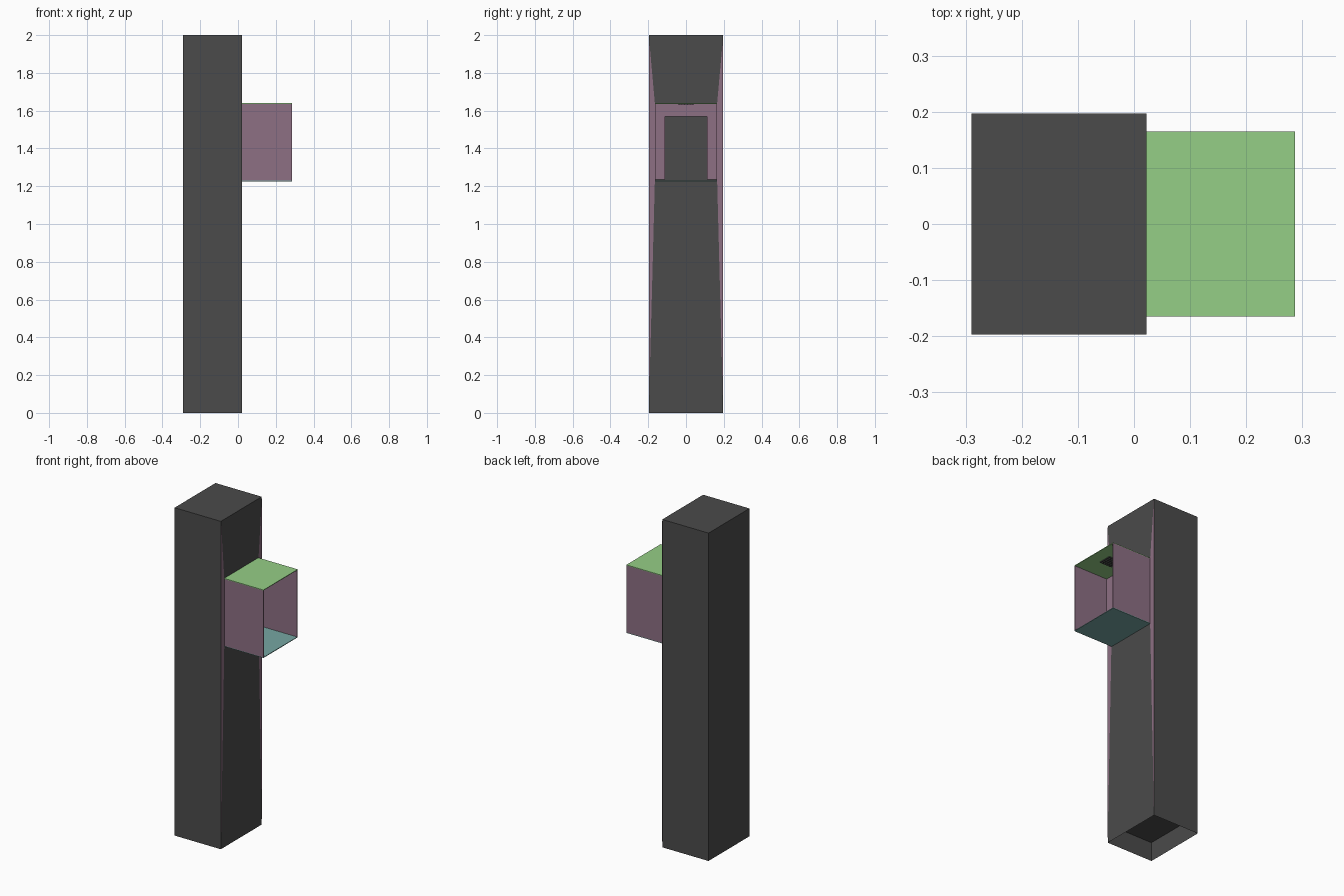
import bpy, bmesh

if "Cube" in bpy.data.objects:
    bpy.data.objects.remove(bpy.data.objects["Cube"])


def material(name, color):
    mat = bpy.data.materials.new(name)
    mat.diffuse_color = (*color, 1)
    mat.use_nodes = True
    mat.node_tree.nodes["Principled BSDF"].inputs["Base Color"].default_value = mat.diffuse_color
    return mat


CHARCOAL = material("charcoal", (0.07, 0.07, 0.07))
MAUVE = material("mauve", (0.27, 0.16, 0.23))
GREEN = material("green", (0.30, 0.62, 0.24))
TEAL = material("teal", (0.18, 0.38, 0.36))


def finish(name, bm, mat):
    bmesh.ops.recalc_face_normals(bm, faces=bm.faces)
    mesh = bpy.data.meshes.new(name)
    bm.to_mesh(mesh)
    bm.free()
    mesh.materials.append(mat)
    obj = bpy.data.objects.new(name, mesh)
    bpy.context.collection.objects.link(obj)
    return obj


def add_box(bm, x, y, z):
    verts = bmesh.ops.create_cube(bm, size=1)["verts"]
    for v in verts:
        for i, (lo, hi) in enumerate((x, y, z)):
            v.co[i] = lo if v.co[i] < 0 else hi
    return verts


def box(name, x, y, z, mat):
    bm = bmesh.new()
    add_box(bm, x, y, z)
    return finish(name, bm, mat)


X0, X1, X2 = -0.29, 0.022, 0.287    # post back, post face, hood mouth
W, H = 0.197, 0.165                 # half widths of post and hood
Z0, Z1 = 1.225, 1.64                # hood bottom and top
T = 0.004                           # sheet thickness

# Post with a shallow hollow in its underside
bm = bmesh.new()
add_box(bm, (X0, X1), (-W, W), (0, 2))
bottom = min(bm.faces, key=lambda f: f.calc_center_median().z)
bmesh.ops.inset_region(bm, faces=[bottom], thickness=0.003)
bmesh.ops.translate(bm, verts=bottom.verts, vec=(0, 0, 0.114))
finish("post", bm, CHARCOAL)

# Hood roof and floor
box("hood_roof", (X1, X2), (-H, H), (Z1 - T, Z1), GREEN)
box("hood_floor", (X1, X2), (-H, H), (Z0, Z0 + T), TEAL)

for side, s in (("left", -1), ("right", 1)):
    # Hood side walls
    box(f"hood_wall_{side}", (X1, X2), sorted((s * H, s * (H - T))),
        (Z0 + T, Z1 - T), MAUVE)
    # Upright jambs set back inside the hood
    box(f"frame_jamb_{side}", (X1, 0.06), sorted((s * 0.11, s * (H - T))),
        (Z0 + 0.01, Z1 - T), MAUVE)
    # Tapering trim between the hood and the post corner
    bm = bmesh.new()
    outline = [(W, 0), (W, 2), (H, Z1), (H, Z0)]
    bm.faces.new([bm.verts.new((X1 + 0.001, s * y, z)) for y, z in outline])
    finish(f"edge_trim_{side}", bm, MAUVE)

# Frame header above the screen
box("frame_header", (X1, 0.06), (-0.11, 0.11), (1.57, Z1 - T), MAUVE)

# Dark screen panel behind the frame
box("screen_panel", (X1, X1 + T), (-0.11, 0.11), (Z0 + T, 1.57), CHARCOAL)

# Small grille under the hood roof
bm = bmesh.new()
for i in range(6):
    a = -0.04 + i * 0.015
    add_box(bm, (0.13, 0.21), (a, a + 0.005), (Z1 - 0.009, Z1 - T))
    add_box(bm, (0.17 + a, 0.175 + a), (-0.04, 0.04), (Z1 - 0.008, Z1 - T))
finish("roof_grille", bm, CHARCOAL)
